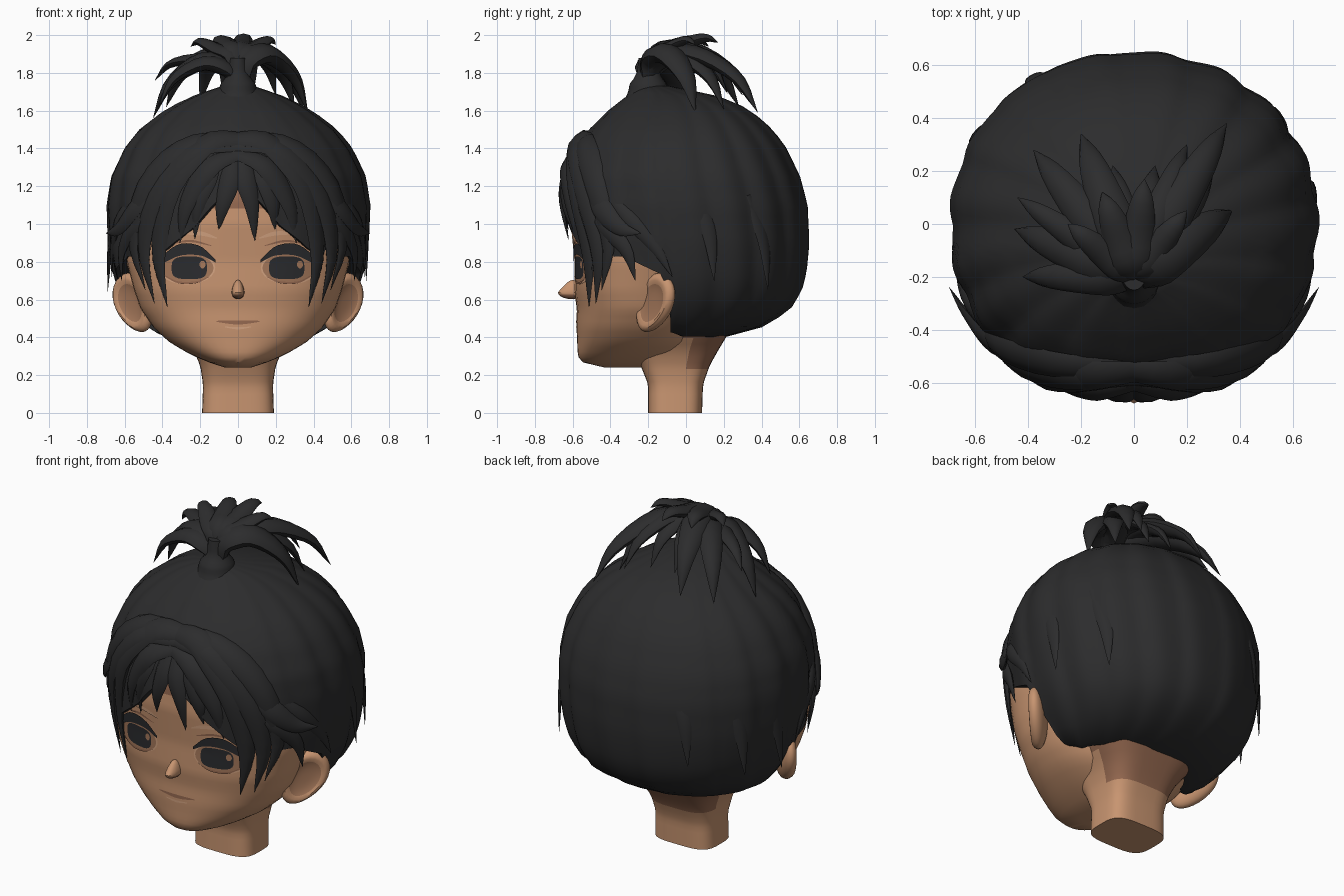
import bpy, bmesh, math, random
from mathutils import Vector

random.seed(4)
cube = bpy.data.objects.get("Cube")
if cube:
    bpy.data.objects.remove(cube, do_unlink=True)


def material(name, r, g, b):
    m = bpy.data.materials.new(name)
    m.use_nodes = True
    m.diffuse_color = (r, g, b, 1)
    bsdf = next(n for n in m.node_tree.nodes if n.type == 'BSDF_PRINCIPLED')
    bsdf.inputs["Base Color"].default_value = (r, g, b, 1)
    bsdf.inputs["Roughness"].default_value = 0.8
    return m


HAIR = material("charcoal hair", .025, .025, .026)
SKIN = material("tan skin", .575, .298, .163)
SHADE = material("brown skin", .3, .14, .08)
EYE = material("dark iris", .024, .025, .028)
SOCKET = material("warm eye brown", .38, .19, .105)
RIM = material("pale eyelid", .66, .37, .22)


def build(name, verts, faces, mats, rule=None, recalc=False, angle=35):
    mesh = bpy.data.meshes.new(name)
    mesh.from_pydata([tuple(v) for v in verts], [], faces)
    if recalc:
        bm = bmesh.new()
        bm.from_mesh(mesh)
        bmesh.ops.recalc_face_normals(bm, faces=bm.faces)
        bm.to_mesh(mesh)
        bm.free()
    for m in mats:
        mesh.materials.append(m)
    if rule:
        for p in mesh.polygons:
            p.material_index = rule(p.center, p.normal)
    mesh.shade_smooth()
    mesh.set_sharp_from_angle(angle=math.radians(angle))
    ob = bpy.data.objects.new(name, mesh)
    bpy.context.collection.objects.link(ob)
    return ob


def interp(table, k):
    """Linear lookup of the row at key k."""
    if k <= table[0][0]:
        return table[0][1:]
    for a, b in zip(table, table[1:]):
        if k <= b[0]:
            f = (k - a[0]) / (b[0] - a[0])
            return [p + (q - p) * f for p, q in zip(a[1:], b[1:])]
    return table[-1][1:]


def ring_point(row, z, t, n, scale=1):
    """Point on a superellipse; t = 0 is the front, growing toward +x."""
    w, yf, yb = row
    s, c = math.sin(t), math.cos(t)
    x = w * math.copysign(abs(s) ** (2 / n), s)
    y = (yb - yf) / 2 * math.copysign(abs(c) ** (2 / n), c)
    return Vector((x * scale, (yf + yb) / 2 - y * scale, z))


def grid_faces(rows, cols):
    return [(i * cols + j, i * cols + (j + 1) % cols,
             (i + 1) * cols + (j + 1) % cols, (i + 1) * cols + j)
            for i in range(rows - 1) for j in range(cols)]


def loft(name, table, levels, n, mats, rule, cols=48):
    verts = []
    z0, z1 = table[0][0], table[-1][0]
    for i in range(levels):
        z = z0 + (z1 - z0) * i / (levels - 1)
        verts += [ring_point(interp(table, z), z, 2 * math.pi * j / cols, n) for j in range(cols)]
    faces = grid_faces(levels, cols)
    faces += [tuple(reversed(range(cols))), tuple(range((levels - 1) * cols, levels * cols))]
    return build(name, verts, faces, mats, rule)


# Head and neck: height, half width, front y, back y
FACE_N = 2.3
FACE = [(.24, .07, -.43, -.14), (.262, .14, -.54, -.08), (.29, .21, -.568, -.03),
        (.33, .29, -.575, .02), (.38, .37, -.576, .06), (.45, .445, -.58, .08),
        (.55, .515, -.578, .1), (.65, .55, -.592, .1), (.8, .59, -.59, .12),
        (1.0, .6, -.61, .2), (1.15, .57, -.6, .2), (1.3, .45, -.5, .15)]
NECK = [(0, .19, -.2, .085), (.15, .185, -.2, .09), (.25, .2, -.24, .125),
        (.33, .235, -.28, .17), (.43, .31, -.3, .23)]
loft("face", FACE, 40, FACE_N, [SKIN, SHADE], lambda c, n: int(c.z > 1.08))
loft("neck", NECK, 14, 3.6, [SKIN, SHADE], lambda c, n: int(c.z > .24 and c.y > 0))


def on_face(x, z, off):
    w, yf, yb = interp(FACE, z)
    d = (1 - min(abs(x) / w, 1) ** FACE_N) ** (1 / FACE_N)
    return Vector((x, (yf + yb) / 2 - (yb - yf) / 2 * d - off, z))


def plate(name, cx, cz, rx, rz, off, mat, n=2, cols=24):
    """Thin oval patch that follows the face."""
    verts = [on_face(cx, cz, off)]
    for k in (1, 2, 3):
        for j in range(cols):
            p = ring_point((1, -1, 1), 0, 2 * math.pi * j / cols, n, k / 3)
            verts.append(on_face(cx + p.x * rx, cz + p.y * rz, off))
    faces = [(0, 1 + j, 1 + (j + 1) % cols) for j in range(cols)]
    faces += [tuple(reversed([1 + v for v in f])) for f in grid_faces(3, cols)]
    build(name, verts, faces, [mat])


def smooth_path(pts, steps):
    """Catmull-Rom samples through the points."""
    pts = [Vector(p) for p in pts]
    ext = [2 * pts[0] - pts[1]] + pts + [2 * pts[-1] - pts[-2]]
    out = []
    for i in range(steps + 1):
        u = i / steps * (len(pts) - 1)
        k = min(int(u), len(pts) - 2)
        f = u - k
        a, b, c, d = ext[k:k + 4]
        out.append(.5 * (2 * b + (c - a) * f + (2 * a - 5 * b + 4 * c - d) * f * f
                         + (3 * b - a - 3 * c + d) * f ** 3))
    return out


def stroke(name, pts, half, off, mat):
    """Tapered painted line on the face, points are x and z."""
    path = sorted(smooth_path([(x, 0, z) for x, z in pts], 14), key=lambda p: p.x)
    verts = []
    for i, p in enumerate(path):
        h = half * (.25 + .75 * math.sin(math.pi * i / 14))
        verts += [on_face(p.x, p.z - h, off), on_face(p.x, p.z + h, off)]
    build(name, verts, [(2 * i, 2 * i + 2, 2 * i + 3, 2 * i + 1) for i in range(14)], [mat])


# Eyes, brows and ears on both sides
for side, s in (("left", 1), ("right", -1)):
    def mir(pts):
        return [(s * x, z) for x, z in pts]
    plate(side + "_eyelid", s * .272, .768, .152, .088, .003, RIM)
    plate(side + "_eye_white", s * .272, .767, .143, .078, .005, SOCKET)
    plate(side + "_iris", s * .258, .768, .094, .06, .007, EYE, 3.2)
    plate(side + "_eye_glint", s * .258 + .07, .785, .016, .02, .009, SOCKET)
    stroke(side + "_upper_lash", mir([(.12, .805), (.2, .858), (.3, .865), (.38, .825), (.445, .765)]), .031, .009, EYE)
    stroke(side + "_lower_lash", mir([(.15, .722), (.22, .692), (.32, .692), (.4, .735)]), .006, .008, SHADE)
    stroke(side + "_lid_fold", mir([(.14, .885), (.25, .91), (.36, .895)]), .006, .004, SHADE)
    stroke(side + "_brow", mir([(.11, .925), (.2, .95), (.32, .95)]), .011, .005, RIM)

    bm = bmesh.new()
    bmesh.ops.create_uvsphere(bm, u_segments=28, v_segments=18, radius=1)
    for v in bm.verts:
        r = math.hypot(v.co.x, v.co.y)
        if v.co.z > 0 and r < .78:
            v.co.z = .25 + .3 * (r / .78) ** 3
        v.co.x *= 1 + .18 * v.co.y
    # local axes: outward-back, up, forward-outward
    u, n, up = Vector((.72, .69, 0)), Vector((.69, -.72, 0)), Vector((0, 0, 1))
    tilt = math.radians(-34)
    a = u * math.cos(tilt) + up * math.sin(tilt)
    b = up * math.cos(tilt) - u * math.sin(tilt)
    verts = []
    for v in bm.verts:
        p = Vector((.553, -.165, .58)) + a * v.co.x * .115 + b * v.co.y * .172 + n * v.co.z * .06
        verts.append(Vector((s * p.x, p.y, p.z)))
    faces = [tuple(v.index for v in f.verts) for f in bm.faces]
    centres = [f.calc_center_median() for f in bm.faces]
    bm.free()
    ear = build(side + "_ear", verts, faces, [SKIN, SOCKET], recalc=True)
    for p, c in zip(ear.data.polygons, centres):
        p.material_index = int(c.z > 0 and math.hypot(c.x, c.y) < .6)

# Mouth and nose
stroke("mouth", [(-.115, .485), (0, .478), (.115, .485)], .01, .004, SHADE)
stroke("lower_lip", [(-.07, .455), (0, .448), (.07, .455)], .006, .003, RIM)
bm = bmesh.new()
bmesh.ops.create_uvsphere(bm, u_segments=16, v_segments=10, radius=1)
verts = []
for v in bm.verts:
    rise = max(v.co.z, 0)
    verts.append((v.co.x * .034, -.6 + v.co.y * .078 * (1 - .35 * rise), .638 + v.co.z * (.036 + .03 * rise)))
faces = [tuple(v.index for v in f.verts) for f in bm.faces]
bm.free()
build("nose", verts, faces, [SKIN, SHADE], lambda c, n: int(n.z < -.3))

# Hair cap: height, half width, front y, back y
HAIR_N = 2.1
CAP = [(.4, .38, -.36, .2), (.42, .42, -.42, .28), (.46, .49, -.5, .42), (.55, .575, -.58, .55),
       (.65, .63, -.62, .61), (.75, .66, -.635, .635), (.9, .685, -.645, .65),
       (1.1, .693, -.655, .643), (1.25, .67, -.64, .605), (1.4, .6, -.58, .535),
       (1.5, .52, -.51, .46), (1.6, .39, -.41, .345), (1.66, .28, -.335, .23),
       (1.7, .18, -.28, .09), (1.73, .085, -.25, -.08)]
# hairline height by angle from the front
HAIRLINE = [(0, 1.22), (10, 1.1), (18, .99), (25, .93), (33, .86), (45, .82), (60, .83),
            (72, .77), (80, .73), (83, .6), (86, .43), (100, .405), (180, .4)]
COLS, ROWS, CROWN = 160, 26, CAP[-1][0]
verts = []
for i in range(-1, ROWS):
    for j in range(COLS):
        t = 2 * math.pi * j / COLS
        low = interp(HAIRLINE, math.degrees(min(t, 2 * math.pi - t)))[0]
        f = max(i, 0) / (ROWS - 1)
        z = low + (CROWN - low) * f
        wave = abs(math.sin(8.5 * t + 1.5 * f)) * .018 + math.sin(19 * t + 4 * f) * .006
        verts.append(ring_point(interp(CAP, z), z, t, HAIR_N, .9 if i < 0 else .99 + wave))
faces = grid_faces(ROWS + 1, COLS) + [tuple(range(ROWS * COLS, (ROWS + 1) * COLS))]
build("hair_cap", verts, faces, [HAIR], angle=50)


def lock(name, pts, half, thick=.45, steps=14, sides=8):
    """Pointed hair lock, flattened against the head."""
    path = smooth_path(pts, steps)
    verts = []
    for i, p in enumerate(path):
        tan = (path[min(i + 1, steps)] - path[max(i - 1, 0)]).normalized()
        out = p - Vector((0, -.05, .9))
        across = tan.cross(out).normalized()
        out = across.cross(tan)
        f = i / steps
        w = half * (.55 + 1.3 * f if f < .35 else 1.005 * (1 - ((f - .35) / .65) ** 1.7)) + .001
        for k in range(sides):
            q = 2 * math.pi * k / sides
            verts.append(p + across * w * math.cos(q) + out * w * thick * math.sin(q))
    faces = grid_faces(steps + 1, sides)
    faces += [tuple(range(sides)), tuple(range(steps * sides, (steps + 1) * sides))]
    build(name, verts, faces, [HAIR], recalc=True, angle=60)


def cap_lock(name, pts, half, thick=.4):
    """Lock laid over the cap, points are angle, height and lift."""
    path = []
    for deg, z, lift in pts:
        p = ring_point(interp(CAP, max(z, .88)), z, math.radians(deg), HAIR_N)
        path.append(p + Vector((p.x, p.y, 0)).normalized() * lift)
    lock(name, path, half, thick)


# Fringe: swept locks on both sides, then the uneven centre tips
for side, s in (("left", 1), ("right", -1)):
    sweeps = [[(-4, 1.45, .01), (14, 1.43, .03), (30, 1.2, .01), (37, .85, .0), (34, .56, -.03)],
              [(-2, 1.42, .01), (20, 1.39, .03), (38, 1.15, .01), (45, .85, .01), (41, .58, -.02)],
              [(-3, 1.46, .0), (25, 1.42, .02), (45, 1.2, .01), (52, .9, .01), (46, .65, -.01)],
              [(-2, 1.38, .01), (12, 1.3, .02), (22, 1.1, .0), (26, .9, -.01)],
              [(30, 1.3, .0), (48, 1.1, .01), (60, .98, .03), (71, .95, .05)],
              [(35, 1.15, .0), (50, 1.0, .01), (62, .86, .01), (66, .7, -.01)],
              [(40, 1.25, -.01), (62, 1.05, .0), (76, .88, .0), (84, .72, -.01)]]
    for i, pts in enumerate(sweeps):
        cap_lock(f"{side}_fringe_{i}", [(s * d, z, h) for d, z, h in pts], .085 - .007 * i)
for i, (a, b, z) in enumerate([(-2, -8, .97), (2, 7, .91), (-9, -19, .92), (8, 16, .97)]):
    cap_lock(f"centre_fringe_{i}", [(a, 1.42, 0), (a * 1.4, 1.25, 0), ((a + b) * .6, 1.1, 0), (b, z, -.02)], .055)

# Loose strands around the back
for i, deg in enumerate((100, 128, 212, 240, 262)):
    z = random.uniform(.62, .95)
    cap_lock(f"back_strand_{i}", [(deg - 6, z + .5, -.012), (deg, z + .25, 0), (deg + 2, z, .012)], .04, .3)

# Topknot: tie and arching locks, each given by its tip, crest height and width
tie = [(1.67, .12, -.32, -.08), (1.7, .1, -.305, -.095), (1.74, .095, -.3, -.1),
       (1.765, .075, -.28, -.12), (1.8, .055, -.26, -.14), (1.88, .05, -.25, -.1)]
loft("topknot_tie", tie, 12, 2, [HAIR], None, 20)
tips = [(-.45, -.02, 1.56, 1.85, .085), (-.42, -.2, 1.62, 1.84, .07), (-.38, .28, 1.62, 1.88, .08),
        (-.2, .34, 1.64, 1.91, .085), (-.08, .22, 1.7, 1.9, .07), (.08, .22, 1.69, 1.9, .07),
        (.35, .38, 1.59, 1.89, .085), (.3, .2, 1.61, 1.88, .08), (.37, .05, 1.59, 1.89, .095),
        (-.44, .1, 1.76, 1.86, .06), (.2, .05, 1.95, 1.92, .06), (-.25, 0, 1.94, 1.91, .06),
        (.04, .17, 1.96, 1.93, .07), (-.12, .12, 1.94, 1.93, .07), (.2, .3, 1.68, 1.91, .07)]
for i, (x, y, z, crest, half) in enumerate(tips):
    def along(f, h):
        return (x * f, -.2 + (y + .2) * f, h)
    lock(f"topknot_lock_{i}", [along(0, 1.74), along(.1, crest - .03), along(.42, crest + .01),
                               along(.8, (crest + z) / 2 + .04), along(1, z)], half, .6)
